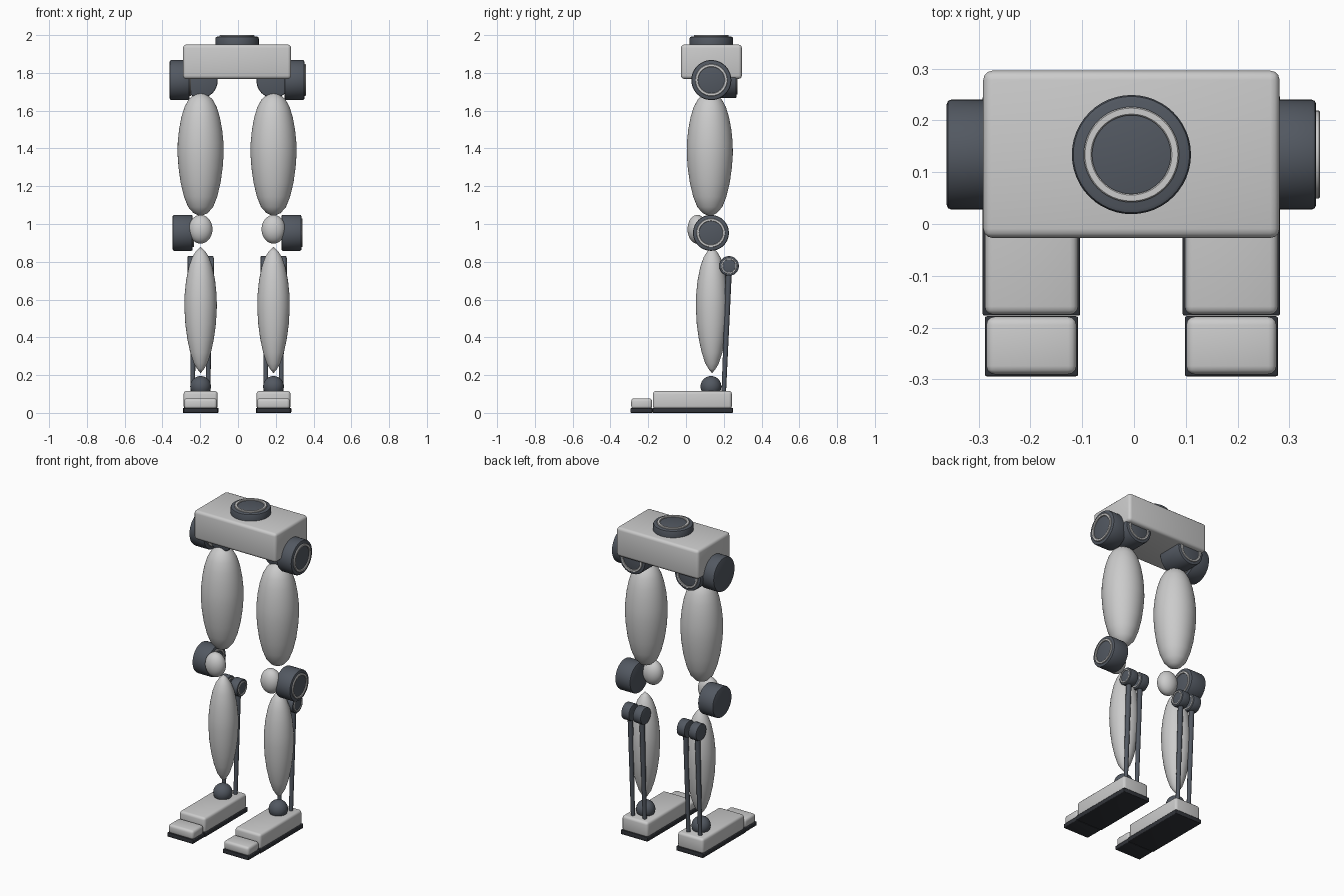
import bpy, bmesh, math
from mathutils import Vector

if "Cube" in bpy.data.objects:
    bpy.data.objects.remove(bpy.data.objects["Cube"])

C = -0.005      # body mid-line
Y = 0.132       # leg axis depth


def material(name, rgb):
    m = bpy.data.materials.new(name)
    m.diffuse_color = (*rgb, 1)
    m.use_nodes = True
    m.node_tree.nodes["Principled BSDF"].inputs["Base Color"].default_value = m.diffuse_color
    return m


SLATE = material("slate", (0.085, 0.098, 0.12))
RUBBER = material("rubber", (0.03, 0.033, 0.04))
AXIS = {"X": (0, math.pi / 2, 0), "Y": (-math.pi / 2, 0, 0), "Z": (0, 0, 0)}


def finish(name, bm, loc, rot=(0, 0, 0), mat=None, angle=35):
    bmesh.ops.recalc_face_normals(bm, faces=bm.faces)
    me = bpy.data.meshes.new(name)
    bm.to_mesh(me)
    bm.free()
    ob = bpy.data.objects.new(name, me)
    bpy.context.collection.objects.link(ob)
    ob.location, ob.rotation_euler = loc, rot
    if mat:
        me.materials.append(mat)
    bpy.ops.object.select_all(action="DESELECT")
    ob.select_set(True)
    bpy.context.view_layer.objects.active = ob
    bpy.ops.object.shade_smooth_by_angle(angle=math.radians(angle))
    return ob


def lathe(name, profile, loc, rot=(0, 0, 0), mat=None, closed=False, steps=48):
    """Spin (radius, height) points round the local z axis."""
    bm = bmesh.new()
    vs = [bm.verts.new((r, 0, z)) for r, z in profile]
    pairs = list(zip(vs, vs[1:])) + ([(vs[-1], vs[0])] if closed else [])
    es = [bm.edges.new(p) for p in pairs]
    bmesh.ops.spin(bm, geom=vs + es, axis=(0, 0, 1), cent=(0, 0, 0),
                   angle=2 * math.pi, steps=steps)
    bmesh.ops.remove_doubles(bm, verts=bm.verts, dist=1e-5)
    return finish(name, bm, loc, rot, mat)


def box(name, x, y, z, bevel, mat=None):
    """Bevelled box from (min, max) ranges."""
    bm = bmesh.new()
    bmesh.ops.create_cube(bm, size=1)
    for v in bm.verts:
        v.co = [(b - a) * c for (a, b), c in zip((x, y, z), v.co)]
    bmesh.ops.bevel(bm, geom=bm.edges[:], offset=bevel, segments=3,
                    profile=0.5, affect="EDGES")
    return finish(name, bm, [sum(r) / 2 for r in (x, y, z)], mat=mat)


def ball(name, loc, radii, mat=None):
    bm = bmesh.new()
    bmesh.ops.create_uvsphere(bm, u_segments=32, v_segments=20, radius=1)
    bmesh.ops.scale(bm, vec=radii, verts=bm.verts)
    return finish(name, bm, loc, mat=mat)


def rod(name, a, b, ra, rb, mat):
    a, b = Vector(a), Vector(b)
    d = b - a
    rot = d.to_track_quat("Z", "Y").to_euler()
    lathe(name, [(0, 0), (ra, 0), (rb, d.length), (0, d.length)], a, rot, mat, steps=16)


def motor(name, loc, r, depth, axis):
    """Rounded drum with a light ring on its positive end."""
    h, e = depth / 2, 0.08 * r
    lathe(name, [(0, -h), (r - e, -h), (r - e * .3, -h + e * .3), (r, -h + e),
                 (r, h - e), (r - e * .3, h - e * .3), (r - e, h), (0, h)],
          loc, AXIS[axis], SLATE)
    t = 0.07 * r
    lathe(name + "_ring", [(0.66 * r, h - t), (0.8 * r, h - t), (0.8 * r, h + t * .7),
                           (0.78 * r, h + t), (0.68 * r, h + t), (0.66 * r, h + t * .7)],
          loc, AXIS[axis], None, closed=True)


THIGH = [(0, 1.70), (.035, 1.685), (.063, 1.66), (.085, 1.62), (.102, 1.565), (.114, 1.50),
         (.121, 1.43), (.122, 1.37), (.117, 1.30), (.106, 1.22), (.088, 1.145),
         (.066, 1.09), (.038, 1.058), (0, 1.04)]
SHIN = [(0, .88), (.025, .855), (.044, .825), (.062, .775), (.077, .70), (.085, .62),
        (.086, .56), (.081, .47), (.070, .39), (.055, .32), (.036, .262), (.018, .232), (0, .21)]

# Pelvis and waist motor
box("pelvis", (C - .286, C + .286), (-.027, .296), (1.768, 1.95), .018)
motor("waist_motor", (C, .134, 1.95), .115, .084, "Z")

# Legs
for side, s in (("left", -1), ("right", 1)):
    x = C + s * .193
    motor(side + "_hip_side_motor", (C + s * .304, .134, 1.762), .106, .105, "X")
    motor(side + "_hip_rear_motor", (x, .185, 1.757), .09, .165, "Y")
    lathe(side + "_thigh", THIGH, (x, .126, 0))
    motor(side + "_knee_motor", (C + s * .288, Y, .953), .095, .106, "X")
    ball(side + "_kneecap", (x, .06, .972), (.063, .052, .076))
    lathe(side + "_shin", SHIN, (x, .138, 0))

    # Twin calf actuators
    for tag, o in (("a", -.041), ("b", .041)):
        motor(side + "_calf_motor_" + tag, (x + o, .228, .778), .052, .055, "X")
        rod(side + "_calf_rod_" + tag, (x + o, .228, .778), (x + o, .2, .11),
            .016, .012, SLATE)

    # Ankle and two-piece foot
    ball(side + "_ankle", (x, Y, .14), (.055, .055, .055), SLATE)
    box(side + "_foot", (x - .09, x + .09), (-.175, .243), (.02, .116), .016)
    box(side + "_toe", (x - .087, x + .087), (-.29, -.179), (.02, .077), .016)
    box(side + "_sole", (x - .094, x + .094), (-.177, .248), (0, .027), .004, RUBBER)
    box(side + "_toe_sole", (x - .09, x + .09), (-.294, -.178), (0, .025), .004, RUBBER)
